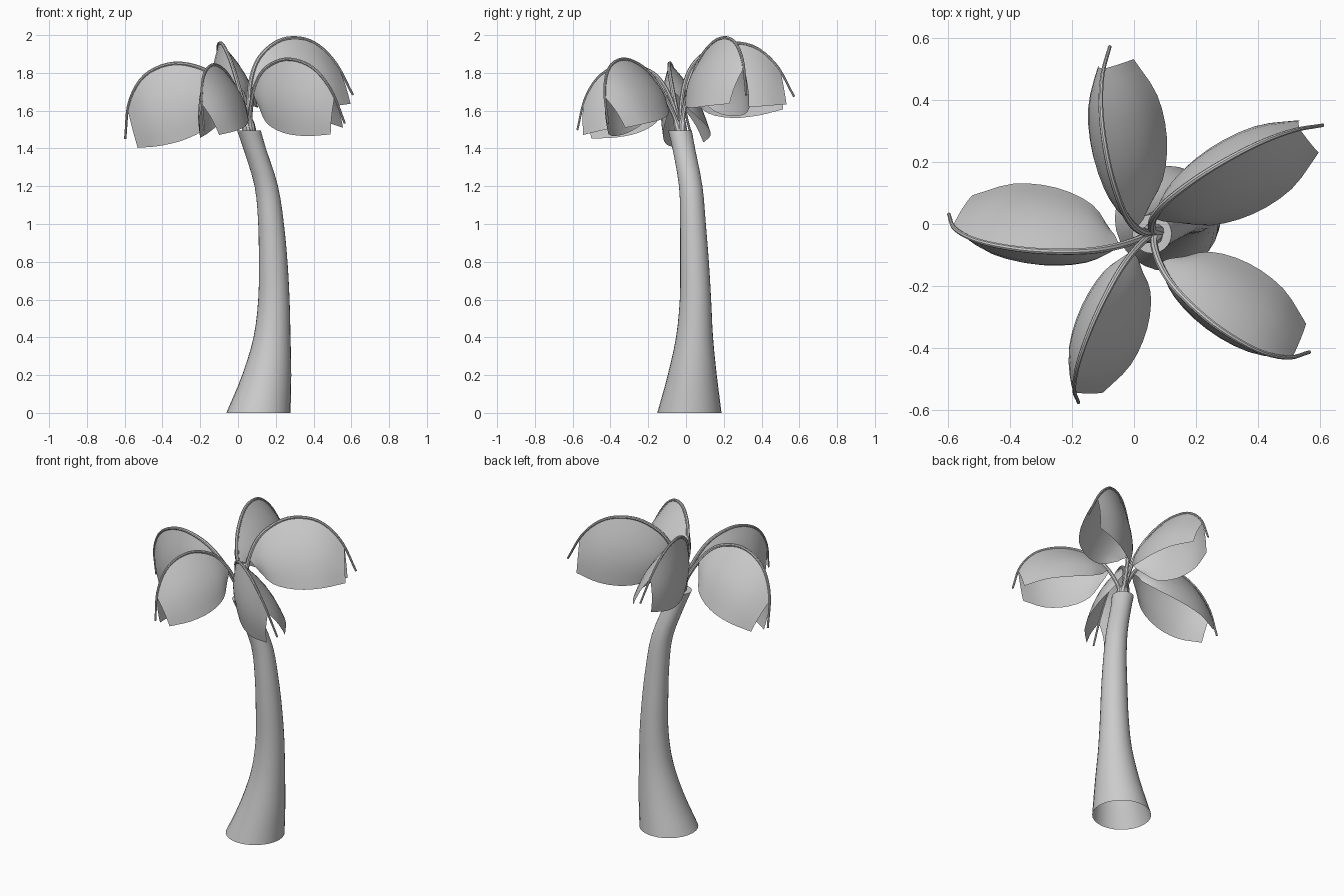
import bpy, bmesh, math
from mathutils import Vector, Matrix

if "Cube" in bpy.data.objects:
    bpy.data.objects.remove(bpy.data.objects["Cube"])

grey = bpy.data.materials.new("plain_grey")
grey.diffuse_color = (0.6, 0.6, 0.6, 1)
grey.use_nodes = True
grey.node_tree.nodes["Principled BSDF"].inputs["Base Color"].default_value = grey.diffuse_color


def spline(pts, t):
    """Point on a smooth curve through pts, t from 0 to 1."""
    p = [Vector(q) for q in pts]
    p = [2 * p[0] - p[1]] + p + [2 * p[-1] - p[-2]]
    f = t * (len(pts) - 1)
    i = min(int(f), len(pts) - 2)
    f -= i
    a, b, c, d = p[i:i + 4]
    return 0.5 * (2 * b + (c - a) * f + (2 * a - 5 * b + 4 * c - d) * f * f
                  + (3 * b - a - 3 * c + d) * f ** 3)


def finish(bm, name, matrix=Matrix()):
    bmesh.ops.recalc_face_normals(bm, faces=bm.faces)
    me = bpy.data.meshes.new(name)
    bm.to_mesh(me)
    bm.free()
    me.materials.append(grey)
    ob = bpy.data.objects.new(name, me)
    ob.matrix_world = matrix
    bpy.context.collection.objects.link(ob)
    bpy.ops.object.select_all(action='DESELECT')
    ob.select_set(True)
    bpy.context.view_layer.objects.active = ob
    bpy.ops.object.shade_smooth_by_angle(angle=math.radians(40))
    return ob


def bridge(bm, rows, closed):
    for r0, r1 in zip(rows, rows[1:]):
        n = len(r0)
        for i in range(n if closed else n - 1):
            j = (i + 1) % n
            bm.faces.new((r0[i], r0[j], r1[j], r1[i]))


def ring(bm, centre, ax, ay, n):
    return [bm.verts.new(centre + ax * math.cos(k * math.tau / n) + ay * math.sin(k * math.tau / n))
            for k in range(n)]


# Trunk: leaning, flared tube, open underneath
centres = [(.108, .018, 0), (.152, .033, .2), (.18, .045, .4), (.19, .05, .6), (.186, .045, .8),
           (.175, .037, 1), (.15, .025, 1.2), (.088, -.012, 1.4), (.058, -.032, 1.495)]
radii = [(.17, 0, 0), (.13, 0, 0), (.098, 0, 0), (.083, 0, 0), (.076, 0, 0),
         (.068, 0, 0), (.062, 0, 0), (.06, 0, 0), (.063, 0, 0)]
bm = bmesh.new()
rows = []
for k in range(25):
    r = spline(radii, k / 24).x
    rows.append(ring(bm, spline(centres, k / 24), Vector((r, 0, 0)), Vector((0, r, 0)), 28))
bridge(bm, rows, True)
bm.faces.new(rows[-1])
finish(bm, "trunk")

# Shared leaf shape: x runs outward, z up, arched rib and drooping lower edge
RIB = [(.012, 0, -.02), (.04, 0, .09), (.13, 0, .24), (.24, 0, .33), (.4, 0, .36),
       (.55, 0, .295), (.635, 0, .15), (.66, 0, -.05)]
EDGE = [(.135, .03, .14), (.2, .09, .045), (.32, .122, -.02), (.46, .115, -.06), (.59, .06, -.085)]


def leaf_stem(matrix):
    bm = bmesh.new()
    rows = []
    for k in range(33):
        t = k / 32
        p = spline(RIB, t)
        d = (spline(RIB, min(1, t + .01)) - spline(RIB, max(0, t - .01))).normalized()
        r = .021 if k < 3 else .014 - .008 * t
        side = Vector((0, 1, 0))
        rows.append(ring(bm, p, side * r, d.cross(side) * r, 8))
    bridge(bm, rows, True)
    bm.faces.new(rows[0])
    bm.faces.new(rows[-1])
    finish(bm, "leaf_stem", matrix)


def leaf_blade(matrix):
    bm = bmesh.new()
    for sign in (1, -1):
        rows = []
        for i in range(13):
            t = i / 12
            top, low = spline(RIB, .25 + .64 * t), spline(EDGE, t)
            row = []
            for j in range(7):
                s = j / 6
                p = top.lerp(low, s)
                p.y += .03 * math.sin(math.pi * s) * math.sin(math.pi * (.1 + .8 * t))
                row.append(bm.verts.new((p.x, p.y * sign, p.z)))
            rows.append(row)
        bridge(bm, rows, False)
    bmesh.ops.remove_doubles(bm, verts=bm.verts, dist=.0005)
    finish(bm, "leaf_blade", matrix)


# Crown: azimuth, pitch, roll, scale of each leaf
for az, pitch, roll, size in [(175.7, 0, 13.5, 1), (33.3, 20, 11, 1.02), (104, 20, 14, .97),
                              (-38.5, 7, -18, .96), (-114.4, 4, -10, .9)]:
    m = (Matrix.Translation((.06, -.03, 1.5))
         @ Matrix.Rotation(math.radians(az), 4, 'Z')
         @ Matrix.Rotation(math.radians(-pitch), 4, 'Y')
         @ Matrix.Rotation(math.radians(-roll), 4, 'X')
         @ Matrix.Scale(size, 4))
    leaf_stem(m)
    leaf_blade(m)
